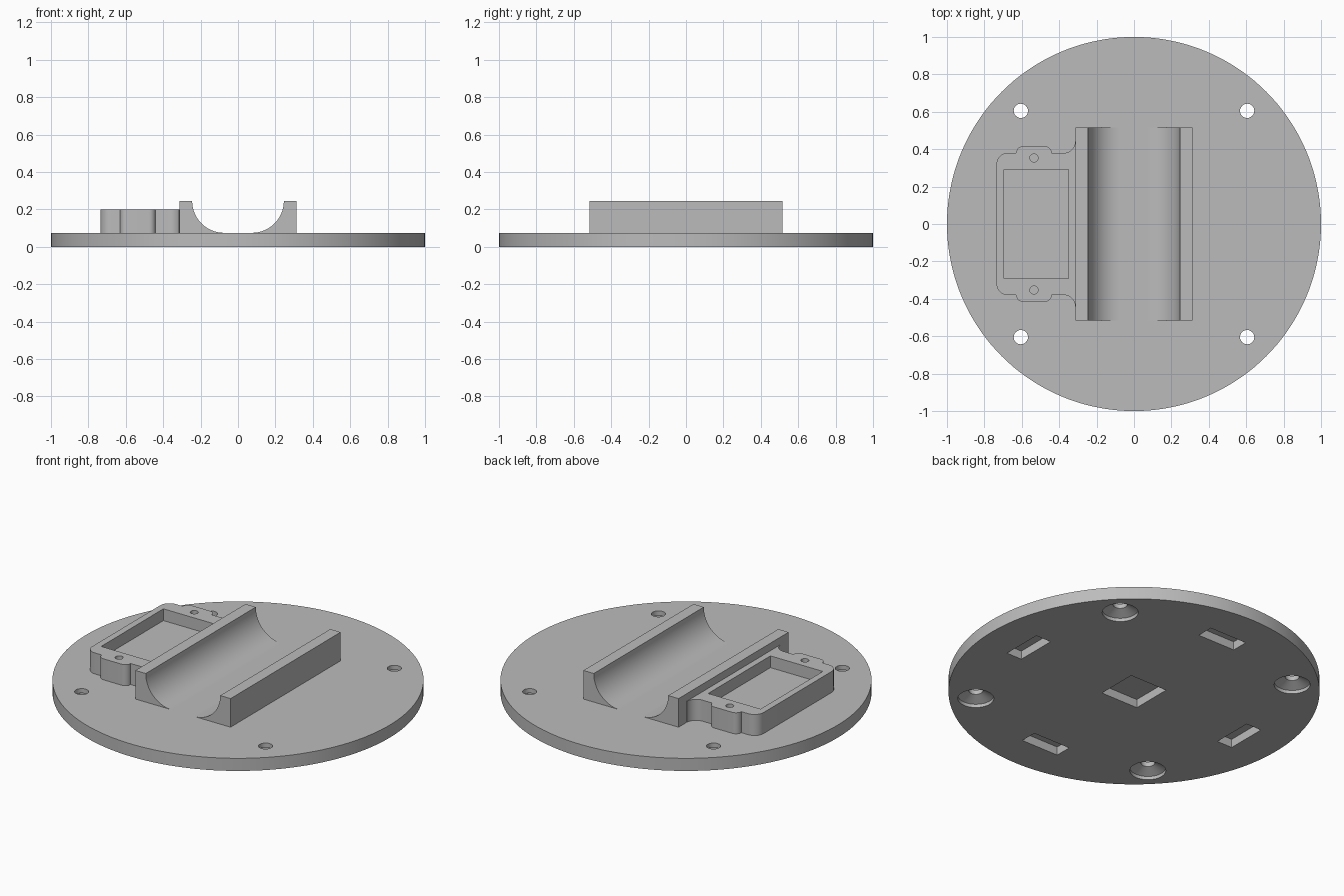
import bpy, bmesh, math
from mathutils import Matrix, Vector

if "Cube" in bpy.data.objects:
    bpy.data.objects.remove(bpy.data.objects["Cube"], do_unlink=True)

grey = bpy.data.materials.new("plain_grey")
grey.use_nodes = True
grey.diffuse_color = (0.5, 0.5, 0.5, 1)
grey.node_tree.nodes["Principled BSDF"].inputs["Base Color"].default_value = (0.5, 0.5, 0.5, 1)


def finish(name, bm):
    bmesh.ops.recalc_face_normals(bm, faces=bm.faces)
    mesh = bpy.data.meshes.new(name)
    bm.to_mesh(mesh)
    bm.free()
    mesh.materials.append(grey)
    obj = bpy.data.objects.new(name, mesh)
    bpy.context.collection.objects.link(obj)
    return obj


def prism(name, outline, low, high, matrix=Matrix()):
    """Extrude a closed 2D outline from low to high."""
    bm = bmesh.new()
    face = bm.faces.new([bm.verts.new((x, y, low)) for x, y in outline])
    top = bmesh.ops.extrude_face_region(bm, geom=[face])["geom"]
    verts = [v for v in top if isinstance(v, bmesh.types.BMVert)]
    bmesh.ops.translate(bm, verts=verts, vec=(0, 0, high - low))
    bm.transform(matrix)
    return finish(name, bm)


def lathe(name, profile, x=0, y=0, sides=48):
    """Solid of revolution from (radius, z) pairs, capped at both ends."""
    bm = bmesh.new()
    rings = [[bm.verts.new((x + r * math.cos(i * math.tau / sides),
                            y + r * math.sin(i * math.tau / sides), z))
              for i in range(sides)] for r, z in profile]
    for a, b in zip(rings, rings[1:]):
        for i in range(sides):
            j = (i + 1) % sides
            bm.faces.new((a[i], a[j], b[j], b[i]))
    bm.faces.new(rings[0])
    bm.faces.new(rings[-1])
    return finish(name, bm)


def block(name, x, y, width, depth, low, high):
    w, d = width / 2, depth / 2
    return prism(name, [(x - w, y - d), (x + w, y - d), (x + w, y + d), (x - w, y + d)], low, high)


def arc(cx, cy, r, start, end, steps=10):
    angles = [math.radians(start + (end - start) * i / steps) for i in range(steps + 1)]
    return [(cx + r * math.cos(a), cy + r * math.sin(a)) for a in angles]


def cut(obj, cutters):
    """Subtract the cutters, bake the result and remove them."""
    for cutter in cutters:
        mod = obj.modifiers.new("cut", 'BOOLEAN')
        mod.operation, mod.solver, mod.object = 'DIFFERENCE', 'EXACT', cutter
    graph = bpy.context.evaluated_depsgraph_get()
    baked = bpy.data.meshes.new_from_object(obj.evaluated_get(graph))
    obj.modifiers.clear()
    obj.data = baked
    for cutter in cutters:
        bpy.data.objects.remove(cutter, do_unlink=True)


TOP = 0.075      # top of the base plate
SINK = 0.07      # parts start slightly inside the plate

# Base plate with countersunk screw holes and shallow pockets underneath
base = lathe("base_plate", [(1, 0), (1, TOP)], sides=144)
screw = [(0.097, -0.02), (0.097, 0.02), (0.038, 0.048), (0.038, 0.1)]
cutters = [lathe("screw_cutter", screw, sx * 0.605, sy * 0.605)
           for sx in (-1, 1) for sy in (-1, 1)]
cutters.append(block("center_cutter", 0, 0, 0.245, 0.245, -0.02, 0.05))
for s in (-1, 1):
    cutters.append(block("side_cutter", s * 0.74, 0, 0.1, 0.245, -0.02, 0.05))
    cutters.append(block("end_cutter", 0, s * 0.74, 0.245, 0.1, -0.02, 0.05))
cut(base, cutters)

# Cradle rails, each with a concave quarter-round inner side
rail = [(0.313, SINK), (0.313, 0.245)] + arc(0.075, 0.245, 0.17, 0, -90, 24) + [(0.075, SINK)]
upright = Matrix.Rotation(math.pi / 2, 4, 'X')
parts = [base]
for side, s in (("left", 1), ("right", -1)):
    parts.append(prism(side + "_cradle_rail", [(s * x, z) for x, z in rail],
                       -0.517, 0.517, upright))

# Side mount: rounded frame with screw ears, blended into the rail
half = [(-0.3, 0.44)]
half += arc(-0.375, 0.44, 0.06, 0, -90)
half += arc(-0.475, 0.38, 0.035, 0, 90)
half += arc(-0.595, 0.38, 0.035, 90, 180)
half += arc(-0.675, 0.32, 0.06, 90, 180)
outline = half + [(x, -y) for x, y in reversed(half)]
mount = prism("side_mount", outline, SINK, 0.2)
cutters = [block("tray_cutter", -0.523, 0, 0.345, 0.585, 0.13, 0.3)]
cutters += [lathe("ear_cutter", [(0.022, 0.1), (0.022, 0.3)], -0.535, s * 0.353, 24)
            for s in (-1, 1)]
cut(mount, cutters)
parts.append(mount)

# Smooth the curved walls, keep the edges crisp
bpy.ops.object.select_all(action='DESELECT')
for part in parts:
    part.select_set(True)
bpy.context.view_layer.objects.active = base
bpy.ops.object.shade_smooth_by_angle(angle=math.radians(30))
